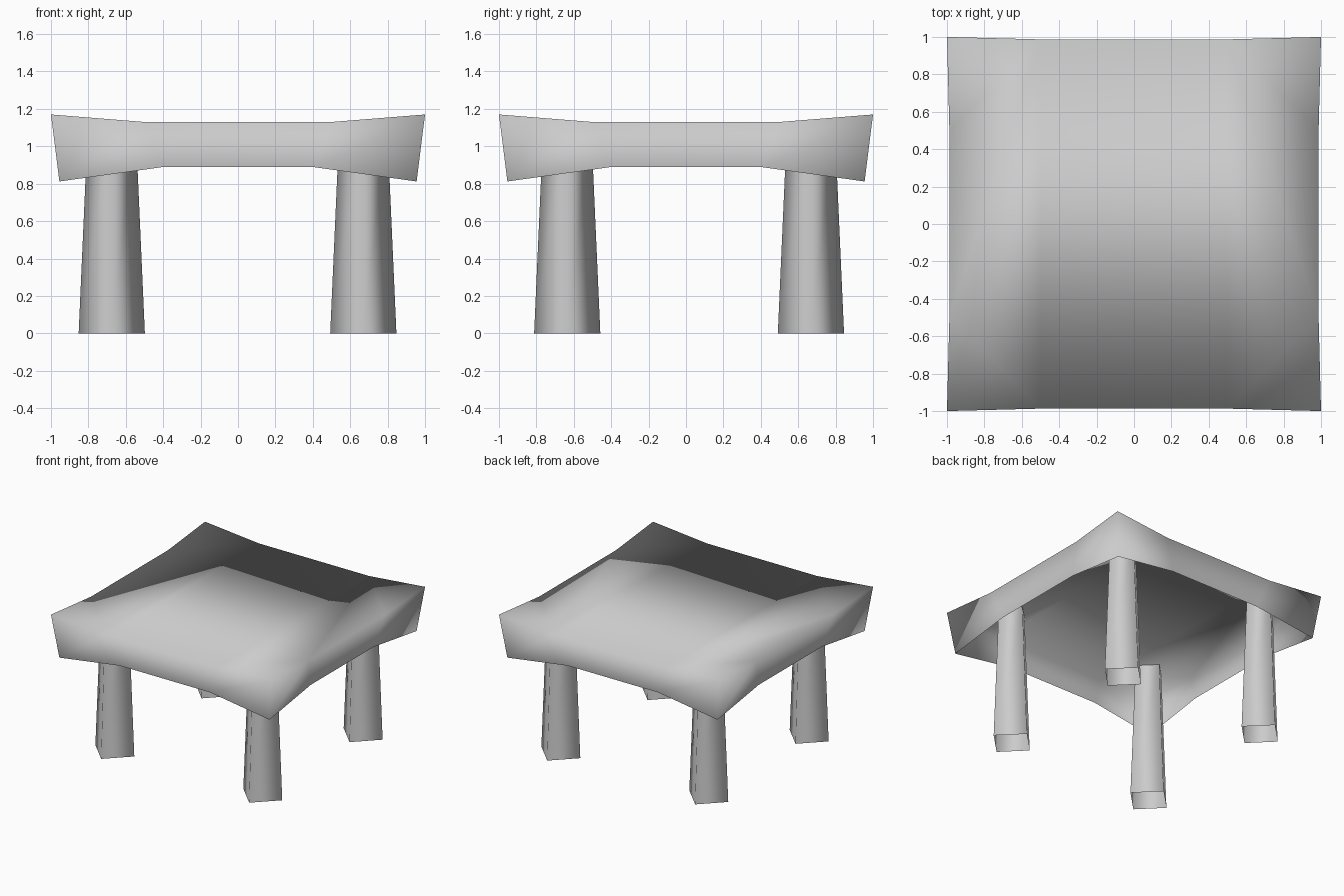
import bpy, bmesh
from math import pi
from mathutils import Matrix, Vector

cube = bpy.data.objects.get("Cube")
if cube:
    bpy.data.objects.remove(cube, do_unlink=True)

grey = bpy.data.materials.new("light_grey")
grey.use_nodes = True
grey.diffuse_color = (0.6, 0.6, 0.6, 1)
for node in grey.node_tree.nodes:
    if node.type == 'BSDF_PRINCIPLED':
        node.inputs["Base Color"].default_value = (0.6, 0.6, 0.6, 1)


def finish(name, bm):
    bmesh.ops.recalc_face_normals(bm, faces=bm.faces[:])
    for face in bm.faces:
        face.smooth = True
    mesh = bpy.data.meshes.new(name)
    bm.to_mesh(mesh)
    bm.free()
    mesh.materials.append(grey)
    obj = bpy.data.objects.new(name, mesh)
    bpy.context.collection.objects.link(obj)
    return obj


def ring(bm, quarter):
    """Repeat a quarter of an outline four times around z."""
    return [bm.verts.new(Matrix.Rotation(k * pi / 2, 3, 'Z') @ Vector(p))
            for k in range(4) for p in quarter]


def rim(bm, corner, corner_z, half_flat, edge, edge_z):
    """Square outline: each quarter has a corner and its two neighbours."""
    return ring(bm, [(edge, half_flat, edge_z), (corner, corner, corner_z),
                     (half_flat, edge, edge_z)])


def skirt(bm, a, b):
    """Join two rings with a band of quads."""
    for i in range(len(a)):
        j = (i + 1) % len(a)
        bm.faces.new((a[i], a[j], b[j], b[i]))


# Top: a sheet with raised corners and a skirt, open underneath
bm = bmesh.new()
upper = rim(bm, 1.0, 1.17, 0.5, 0.987, 1.13)
lower = rim(bm, 0.955, 0.812, 0.41, 0.947, 0.888)
skirt(bm, lower, upper)
# central strip, then mirrored side panels, then folded corners
for ids in ((2, 3, 8, 9), (2, 9, 11), (2, 11, 0), (3, 6, 8), (3, 5, 6)):
    bm.faces.new([upper[i] for i in ids])
for k in range(4):
    bm.faces.new(upper[3 * k:3 * k + 3])
finish("table_top", bm)

# Legs: tapered open four-sided tubes, set diagonally, reaching the sheet
for side, x in (("right", -0.675), ("left", 0.67)):
    for end, y in (("front", -0.635), ("back", 0.668)):
        bm = bmesh.new()
        foot = ring(bm, [(0.177, 0, 0)])
        head = ring(bm, [(0.127, 0, 1.125)])
        skirt(bm, foot, head)
        leg = finish(f"{end}_{side}_leg", bm)
        leg.location = (x, y, 0)
